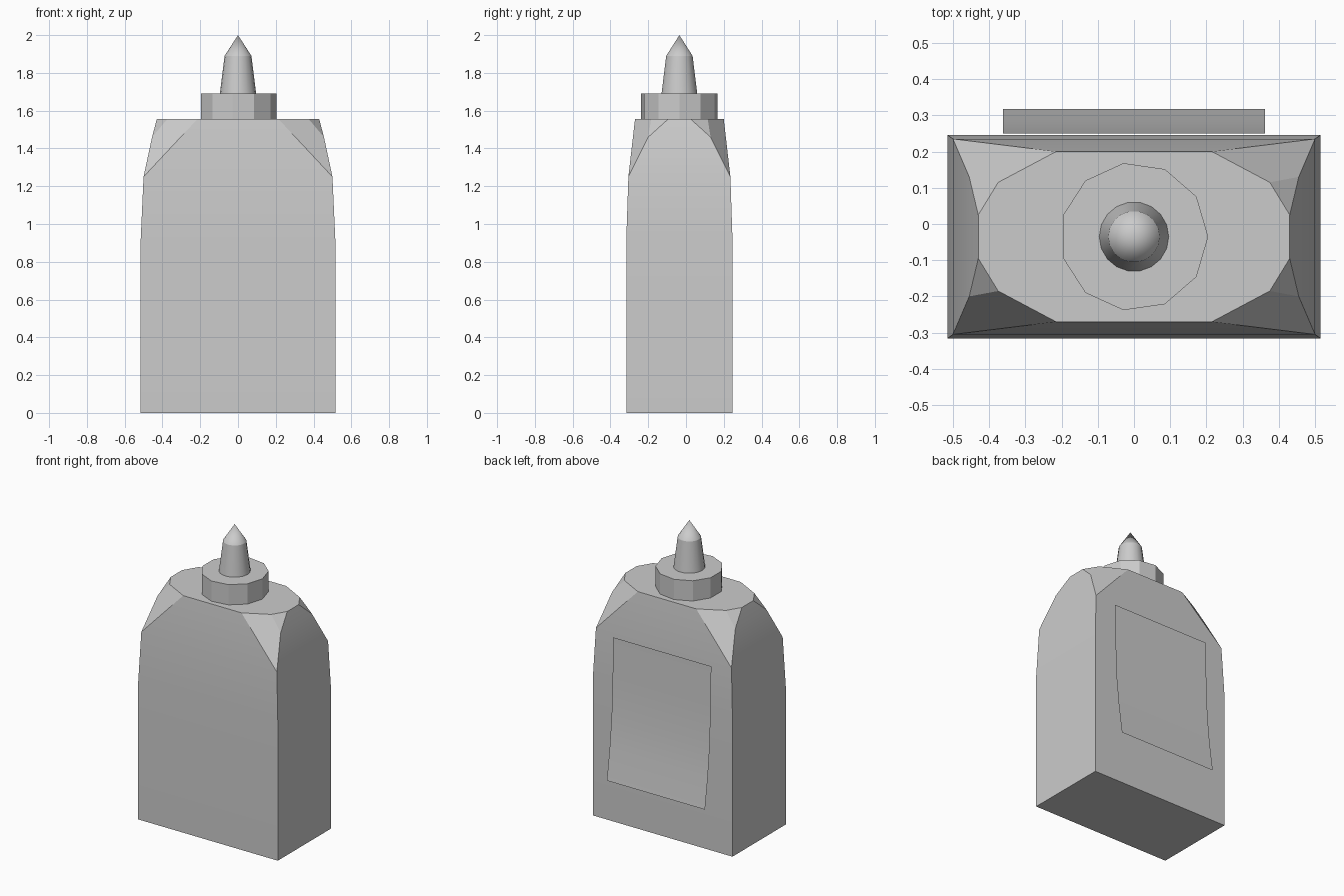
import bpy, bmesh
from math import cos, sin, pi, radians

if "Cube" in bpy.data.objects:
    bpy.data.objects.remove(bpy.data.objects["Cube"])

CY = -0.035  # depth of the bottle axis


def finish(name, bm, angle=30):
    mesh = bpy.data.meshes.new(name)
    bm.to_mesh(mesh)
    bm.free()
    ob = bpy.data.objects.new(name, mesh)
    bpy.context.collection.objects.link(ob)
    bpy.ops.object.select_all(action='DESELECT')
    ob.select_set(True)
    bpy.context.view_layer.objects.active = ob
    bpy.ops.object.shade_smooth_by_angle(angle=radians(angle))
    return ob


def lathe(name, profile, sides, angle):
    """Turn (radius, z) points about the bottle axis and close both ends."""
    bm = bmesh.new()
    rings = []
    for r, z in profile:
        n = sides if r > 0 else 1
        rings.append([bm.verts.new((r * cos(2 * pi * i / sides),
                                    CY + r * sin(2 * pi * i / sides), z)) for i in range(n)])
    for a, b in zip(rings, rings[1:]):
        for i in range(sides):
            j = (i + 1) % sides
            bm.faces.new((a[i], a[j], b[0]) if len(b) == 1 else (a[i], a[j], b[j], b[i]))
    bm.faces.new(rings[0][::-1])
    if len(rings[-1]) > 1:
        bm.faces.new(rings[-1])
    return finish(name, bm, angle)


# Body: one quarter's corner points mirrored to all four, wrapped in a hull
quarter = [(0.515, 0.281, 0), (0.515, 0.281, 0.92), (0.5, 0.27, 1.25),
           (0.455, 0.165, 1.46),
           (0.215, 0.235, 1.555), (0.375, 0.15, 1.555), (0.43, 0.06, 1.555)]
bm = bmesh.new()
for sx in (-1, 1):
    for sy in (-1, 1):
        for x, y, z in quarter:
            bm.verts.new((sx * x, CY + sy * y, z))
bmesh.ops.convex_hull(bm, input=bm.verts)
bmesh.ops.dissolve_limit(bm, angle_limit=radians(1), verts=bm.verts, edges=bm.edges)
bmesh.ops.recalc_face_normals(bm, faces=bm.faces)
finish("bottle_body", bm, 25)

# Collar and nozzle
lathe("collar", [(0.205, 1.555), (0.205, 1.69)], 11, 20)
lathe("nozzle", [(0.096, 1.69), (0.071, 1.89), (0, 2.0)], 18, 25)

# Label: thin sheet on the back, peeling away at its lower edge
bm = bmesh.new()
rows = [[bm.verts.new((x, y, z)) for x in (-0.362, 0.362)]
        for y, z in [(0.25, 1.23), (0.256, 0.95), (0.267, 0.7), (0.288, 0.5), (0.317, 0.3)]]
for a, b in zip(rows, rows[1:]):
    bm.faces.new((a[0], a[1], b[1], b[0]))
finish("label", bm)
